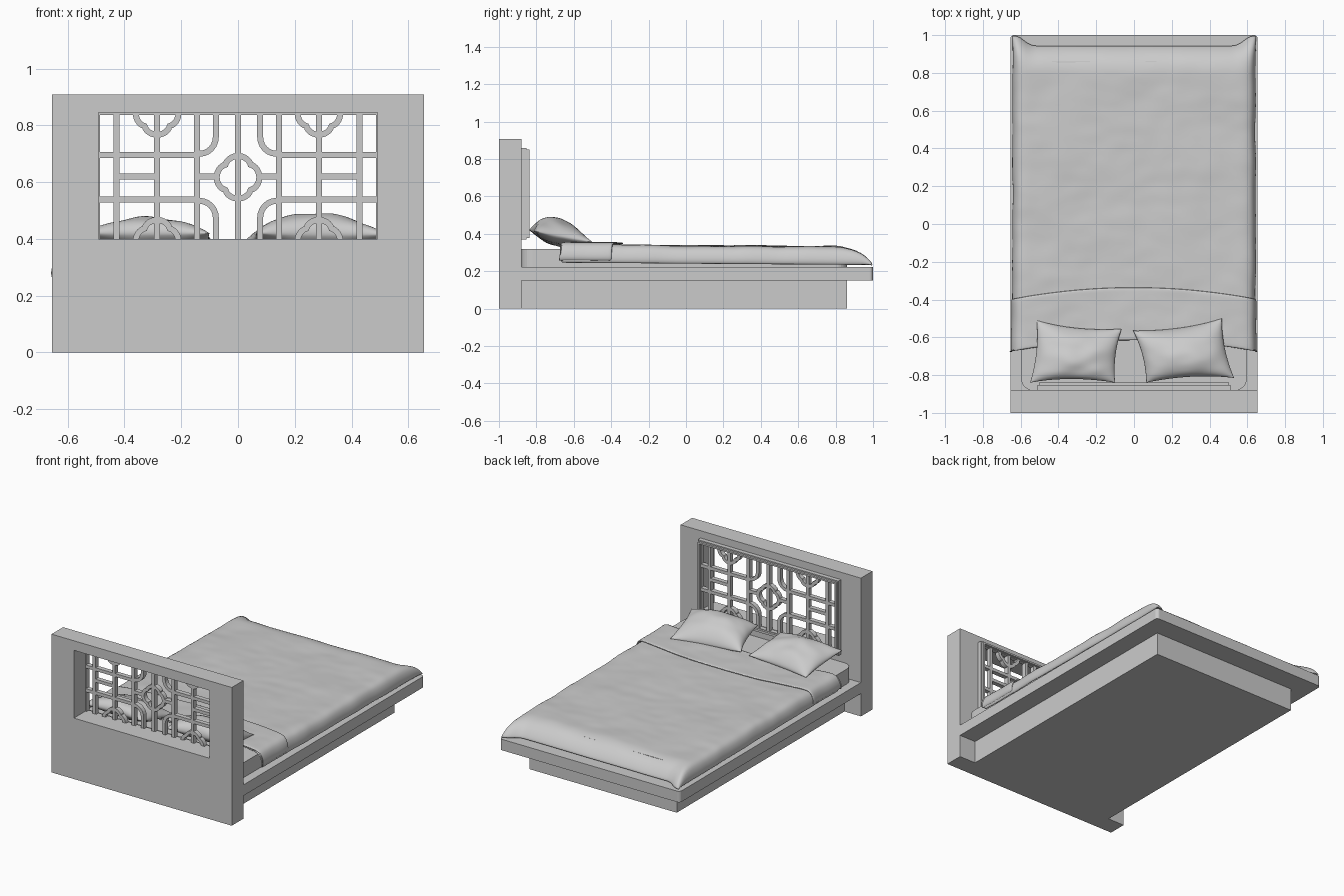
import bpy, bmesh, math
from mathutils import Vector, noise

if "Cube" in bpy.data.objects:
    bpy.data.objects.remove(bpy.data.objects["Cube"])


def finish(bm, name, smooth=False, recalc=True):
    if recalc:
        bmesh.ops.recalc_face_normals(bm, faces=bm.faces[:])
    me = bpy.data.meshes.new(name)
    bm.to_mesh(me)
    bm.free()
    ob = bpy.data.objects.new(name, me)
    bpy.context.collection.objects.link(ob)
    if smooth:
        me.polygons.foreach_set("use_smooth", [True] * len(me.polygons))
    return ob


def slab(name, x, y0, y1, z0, z1, radius=0.0, head_too=False):
    """Box symmetric in x, with optional rounded upright corners."""
    bm = bmesh.new()
    bmesh.ops.create_cube(bm, size=1)
    for v in bm.verts:
        v.co = (v.co.x * 2 * x, y0 + (v.co.y + .5) * (y1 - y0), z0 + (v.co.z + .5) * (z1 - z0))
    if radius:
        mid = (y0 + y1) / 2
        edges = [e for e in bm.edges if abs(e.verts[0].co.z - e.verts[1].co.z) > 1e-4
                 and (head_too or e.verts[0].co.y > mid)]
        bmesh.ops.bevel(bm, geom=edges, offset=radius, segments=6, profile=.5, affect='EDGES')
    return finish(bm, name)


def ring(name, outer, inner, y0, y1):
    """Rectangular frame in the xz plane; each rect is (half width, z0, z1)."""
    bm = bmesh.new()

    def loop(r, y):
        w, a, b = r
        return [bm.verts.new(p) for p in ((-w, y, a), (w, y, a), (w, y, b), (-w, y, b))]
    loops = [loop(outer, y0), loop(outer, y1), loop(inner, y1), loop(inner, y0)]
    for k in range(4):
        a, b = loops[k], loops[(k + 1) % 4]
        for i in range(4):
            j = (i + 1) % 4
            bm.faces.new((a[i], a[j], b[j], b[i]))
    return finish(bm, name)


def ribbon(name, pts, closed=False, w=0.0105, y0=-0.882, y1=-0.852):
    """Square bar following a path of (x, z) points."""
    bm = bmesh.new()
    P = [Vector(p) for p in pts]
    n = len(P)
    rows = []
    for i, p in enumerate(P):
        a = P[i - 1] if (closed or i) else p
        b = P[(i + 1) % n] if (closed or i < n - 1) else p
        t = (b - a).normalized()
        o = Vector((-t.y, t.x)) * w
        rows.append([bm.verts.new((q.x, y, q.y)) for q, y in
                     ((p + o, y0), (p - o, y0), (p - o, y1), (p + o, y1))])
    for i in range(n if closed else n - 1):
        a, b = rows[i], rows[(i + 1) % n]
        for k in range(4):
            m = (k + 1) % 4
            bm.faces.new((a[k], a[m], b[m], b[k]))
    if not closed:
        bm.faces.new(rows[0])
        bm.faces.new(rows[-1])
    return finish(bm, name)


def scallop(cx, cz, a0, a1, n):
    out = []
    for i in range(n):
        a = math.radians(a0 + (a1 - a0) * i / (n - 1))
        r = 0.062 + 0.013 * abs(math.cos(2 * a)) ** .7
        out.append((cx + r * math.cos(a), cz + r * math.sin(a)))
    return out


# Headboard, base, platform, mattress
ring("headboard", (0.655, 0, 0.908), (0.492, 0.40, 0.845), -1.0, -0.88)
slab("base", 0.535, -0.88, 0.86, 0, 0.15)
slab("platform", 0.655, -0.88, 1.0, 0.15, 0.222, 0.02)
slab("mattress", 0.597, -0.88, 0.86, 0.222, 0.32, 0.06, True)

# Stepped moulding round the opening
ring("moulding_outer", (0.511, 0.37, 0.86), (0.487, 0.397, 0.837), -0.88, -0.852)
ring("moulding_inner", (0.503, 0.378, 0.852), (0.491, 0.393, 0.841), -0.852, -0.838)

# Lattice bars
LO, HI, MID = 0.392, 0.842, 0.617
ribbon("lattice_centre_bar", [(0, LO), (0, HI)])
ribbon("lattice_medallion", scallop(0, MID, 0, 360, 65)[:-1], True)
for s in (-1, 1):
    for x in (0.145, 0.285, 0.428):
        ribbon("lattice_upright", [(s * x, LO), (s * x, HI)])
    ribbon("lattice_mid_rail", [(s * 0.285, MID + .003), (s * 0.428, MID + .003)])
    ribbon("lattice_link", [(s * 0.075, MID + .003), (s * 0.145, MID + .003)])
    for t in (-1, 1):
        # rail that sweeps round into a short upright
        zr, end = MID + t * 0.078, (HI if t > 0 else LO)
        path = [(s * 0.49, zr), (s * 0.145, zr)]
        path += [(s * (0.135 - 0.057 * math.sin(a)), zr + t * (0.065 - 0.06 * math.cos(a)))
                 for a in [math.radians(d) for d in range(0, 91, 15)]]
        ribbon("lattice_rail", path + [(s * 0.078, end)])
        ribbon("lattice_half_scallop",
               scallop(s * 0.285, end, 180 if t > 0 else 0, 360 if t > 0 else 180, 33))

# Duvet and turned-back fold: shared drop profiles of (distance out, drop)
SIDE = [(0.57, 0), (0.605, .004), (0.628, .02), (0.641, .05), (0.646, .08), (0.638, .10)]
FOOT = [(0.82, 0), (0.865, .010), (0.90, .032), (0.925, .058), (0.943, .085), (0.945, .097)]
N = 36
XS = [(-x, d) for x, d in reversed(SIDE)] + \
     [(-0.57 + 1.14 * i / N, 0) for i in range(1, N)] + SIDE


def cloth(name, rows, scale, lift):
    """rows: list of (function of |x|/w giving y, drop)."""
    bm = bmesh.new()
    grid = []
    for yf, fd in rows:
        line = []
        for x, sd in XS:
            q = abs(x) / 0.646
            y = yf(q)
            drop = min(0.10, (sd ** 3 + fd ** 3) ** (1 / 3))
            # corners of the foot end stick out
            ear = max(0, min(1, (abs(x) - 0.55) / 0.06)) * max(0, min(1, (y - 0.80) / 0.14))
            wr = 0.006 * noise.noise(Vector((x * 4, y * 5, 1.3))) \
                + 0.003 * noise.noise(Vector((x * 9, y * 16, 7)))
            side = 1 + (0.007 * noise.noise(Vector((x, y * 7, 3))) if sd > .01 else 0)
            z = 0.338 - 0.007 * y + lift - drop + wr * (1 - drop / 0.11)
            line.append(bm.verts.new((x * scale * side, y + 0.052 * ear, z)))
        grid.append(line)
    for a, b in zip(grid, grid[1:]):
        for i in range(len(a) - 1):
            bm.faces.new((a[i], a[i + 1], b[i + 1], b[i]))
    ob = finish(bm, name, True, False)
    m = ob.modifiers.new("thick", 'SOLIDIFY')
    m.thickness, m.offset = 0.010, -1
    m = ob.modifiers.new("soft", 'SUBSURF')
    m.levels = m.render_levels = 1
    return ob


def head(q):
    return -0.61 - 0.06 * q * q


def fold_edge(q):
    return -0.335 - 0.062 * q * q


def mix(f, g, t):
    return lambda q: f(q) * (1 - t) + g(q) * t


duvet_rows = [(mix(head, lambda q: 0.82, i / 50), 0) for i in range(50)]
duvet_rows += [((lambda q, y=y: y), d) for y, d in FOOT]
cloth("duvet", duvet_rows, 1.0, 0)
fold_rows = [(lambda q: head(q) - 0.004, 0.012)]
fold_rows += [(mix(lambda q: head(q) - 0.008, fold_edge, i / 12), 0) for i in range(13)]
cloth("duvet_fold", fold_rows, 1.008, 0.013)


# Pillows: two puffed sheets between four pinched corners
def pillow(name, corners, top, seed):
    bm = bmesh.new()
    c = [Vector(p) for p in corners]
    n = 28
    for s in (1, -1):
        grid = []
        for j in range(n + 1):
            line = []
            for i in range(n + 1):
                u = math.sin((i / n - .5) * math.pi)
                v = math.sin((j / n - .5) * math.pi)
                pu, pv = u * (1 - .07 * (1 - v * v)), v * (1 - .13 * (1 - u * u))
                a, b = (pu + 1) / 2, (pv + 1) / 2
                p = (c[0] * (1 - a) + c[1] * a) * (1 - b) + (c[3] * (1 - a) + c[2] * a) * b
                puff = ((1 - u * u) * (1 - v * v)) ** .55
                base = 0.39 - 0.19 * (p.y + 0.68)
                z = base + (s * (top if s > 0 else 0.06)) * puff
                z += 0.012 * puff * noise.noise(Vector((u * 2, v * 2, seed)))
                line.append(bm.verts.new((p.x, p.y - 0.015 * s * puff, z)))
            grid.append(line)
        for a, b in zip(grid, grid[1:]):
            for i in range(n):
                bm.faces.new((a[i], a[i + 1], b[i + 1], b[i]))
    bmesh.ops.remove_doubles(bm, verts=bm.verts[:], dist=1e-5)
    return finish(bm, name, True)


pillow("pillow_left", [(-0.55, -0.84), (-0.10, -0.84), (-0.065, -0.555), (-0.515, -0.51)], 0.08, 2)
pillow("pillow_right", [(0.065, -0.84), (0.53, -0.815), (0.465, -0.50), (-0.005, -0.565)], 0.097, 5)
